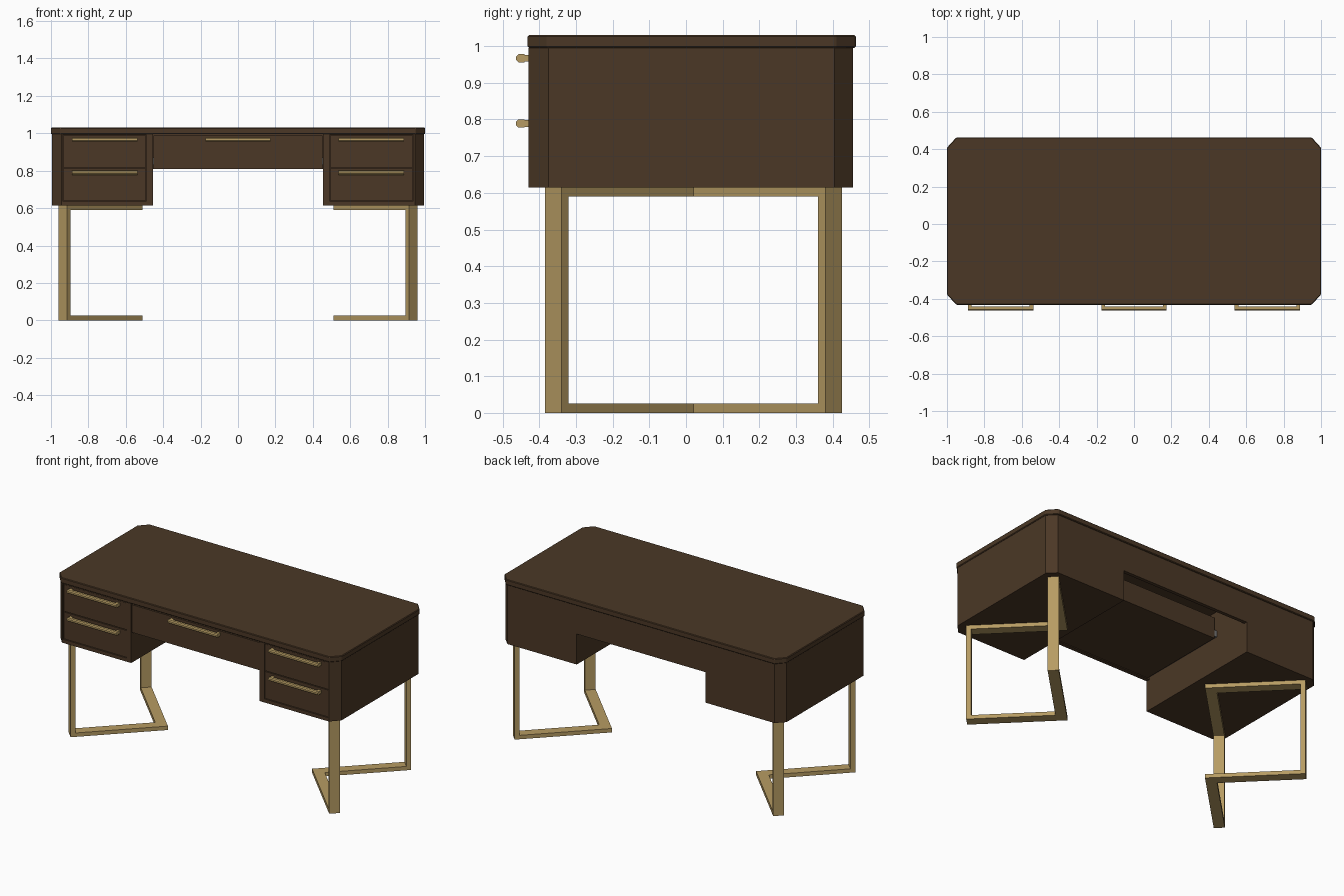
import bpy, bmesh

if "Cube" in bpy.data.objects:
    bpy.data.objects.remove(bpy.data.objects["Cube"])


def material(name, rgb):
    m = bpy.data.materials.new(name)
    m.diffuse_color = (*rgb, 1)
    m.use_nodes = True
    m.node_tree.nodes["Principled BSDF"].inputs["Base Color"].default_value = m.diffuse_color
    return m


WOOD = material("dark wood", (0.070, 0.039, 0.019))
BRASS = material("brass", (0.47, 0.33, 0.125))
STEEL = material("steel grey", (0.18, 0.18, 0.18))


def prism(name, pts, lo, hi, mat, axis="z"):
    """Extrude an outline: (x, y) along z, or (y, z) along x."""
    bm = bmesh.new()
    place = (lambda a, b, h: (a, b, h)) if axis == "z" else (lambda a, b, h: (h, a, b))
    bottom = [bm.verts.new(place(a, b, lo)) for a, b in pts]
    top = [bm.verts.new(place(a, b, hi)) for a, b in pts]
    bm.faces.new(bottom)
    bm.faces.new(top)
    n = len(pts)
    for i in range(n):
        j = (i + 1) % n
        bm.faces.new((bottom[i], bottom[j], top[j], top[i]))
    bmesh.ops.recalc_face_normals(bm, faces=bm.faces)
    me = bpy.data.meshes.new(name)
    bm.to_mesh(me)
    bm.free()
    me.materials.append(mat)
    ob = bpy.data.objects.new(name, me)
    bpy.context.collection.objects.link(ob)
    return ob


def box(name, x, y, z, mat):
    x0, x1 = sorted(x)
    return prism(name, [(x0, y[0]), (x1, y[0]), (x1, y[1]), (x0, y[1])], *z, mat)


def bevel(ob, width):
    b = ob.modifiers.new("bevel", "BEVEL")
    b.width, b.segments = width, 1
    return ob


def handle(name, cx, z):
    # six-sided bar on two short posts
    prof = [(-0.463, z - 0.005), (-0.457, z - 0.011), (-0.441, z - 0.011),
            (-0.441, z + 0.011), (-0.457, z + 0.011), (-0.463, z + 0.005)]
    prism(name, prof, cx - 0.175, cx + 0.175, BRASS, "x")
    for k, s in (("left", -1), ("right", 1)):
        x = cx + s * 0.165
        box(f"{name}_{k}_post", (x - 0.01, x + 0.01), (-0.442, -0.42),
            (z - 0.009, z + 0.009), BRASS)


# Desk top with clipped corners
top_outline = [(-0.95, -0.432), (0.95, -0.432), (1, -0.377), (1, 0.408),
               (0.95, 0.463), (-0.95, 0.463), (-1, 0.408), (-1, -0.377)]
bevel(prism("desk_top", top_outline, 0.995, 1.03, WOOD), 0.004)

for side, s in (("left", -1), ("right", 1)):
    # Pedestal with clipped outer corners and a shallow drawer opening
    outline = [(0.455, -0.43), (0.945, -0.43), (0.995, -0.375), (0.995, 0.405),
               (0.945, 0.455), (0.455, 0.455)]
    ped = prism(f"{side}_pedestal", [(s * x, y) for x, y in outline], 0.615, 0.995, WOOD)
    cut = box(f"{side}_opening_cutter", (s * 0.488, s * 0.938), (-0.5, -0.405),
              (0.638, 0.99), WOOD)
    cut.hide_render = True
    cut.hide_set(True)
    mod = ped.modifiers.new("opening", "BOOLEAN")
    mod.operation, mod.solver, mod.object = "DIFFERENCE", "EXACT", cut

    # Two drawers with brass pulls
    for level, z0, z1, hz in (("lower", 0.641, 0.812, 0.789), ("upper", 0.817, 0.987, 0.967)):
        box(f"{side}_{level}_drawer", (s * 0.491, s * 0.935), (-0.426, -0.404),
            (z0, z1), WOOD)
        handle(f"{side}_{level}_handle", s * 0.713, hz)

    # Runner of the centre drawer
    box(f"{side}_drawer_runner", (s * 0.437, s * 0.455), (-0.40, 0.19), (0.83, 0.87), STEEL)

    # Bent frame leg: V-shaped rails joining two uprights
    vee = [(0.96, -0.34), (0.60, 0.02), (0.96, 0.38), (0.915, 0.425),
           (0.51, 0.02), (0.915, -0.385)]
    vee = [(s * x, y) for x, y in vee]
    prism(f"{side}_leg_foot_rail", vee, 0, 0.025, BRASS)
    prism(f"{side}_leg_top_rail", vee, 0.59, 0.615, BRASS)
    for end, t in (("front", -1), ("back", 1)):
        quad = [(0.96, 0.36), (0.915, 0.405), (0.895, 0.385), (0.94, 0.34)]
        prism(f"{side}_{end}_leg_upright", [(s * x, 0.02 + t * y) for x, y in quad],
              0.025, 0.59, BRASS)

# Centre drawer and back apron over the knee space
box("centre_drawer_front", (-0.452, 0.452), (-0.426, -0.40), (0.81, 0.987), WOOD)
box("centre_drawer_box", (-0.437, 0.437), (-0.40, 0.19), (0.815, 0.95), WOOD)
box("back_apron", (-0.455, 0.455), (0.433, 0.455), (0.81, 0.995), WOOD)
handle("centre_handle", 0, 0.967)
